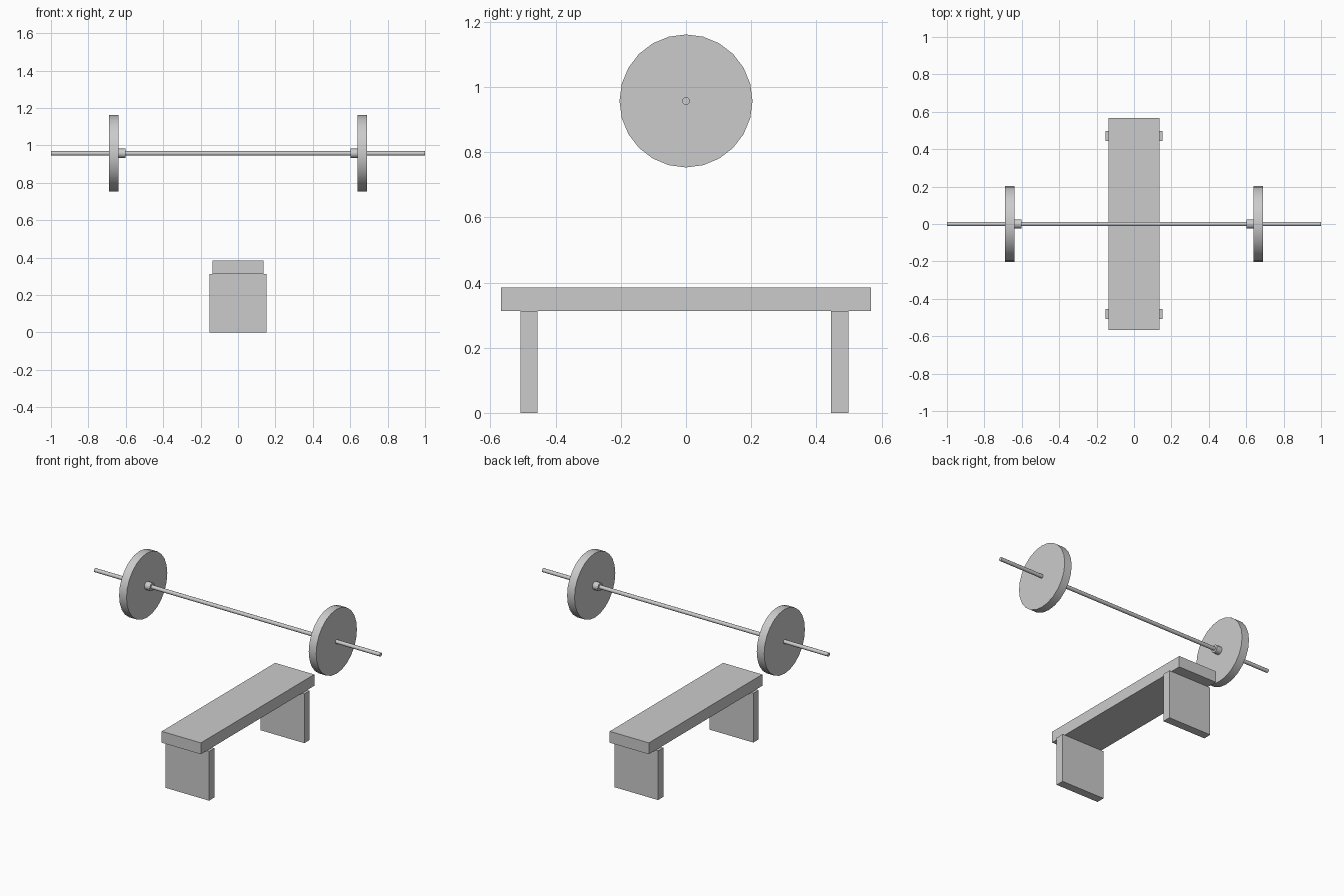
import bpy
import math

old = bpy.data.objects.get("Cube")
if old:
    bpy.data.objects.remove(old, do_unlink=True)

# Single flat grey for every part
grey = bpy.data.materials.new("light_grey")
grey.use_nodes = True
colour = (0.6, 0.6, 0.6, 1)
grey.diffuse_color = colour
grey.node_tree.nodes["Principled BSDF"].inputs["Base Color"].default_value = colour

BAR_Z = 0.957


def finish(name):
    obj = bpy.context.object
    obj.name = name
    obj.data.materials.append(grey)
    return obj


def box(name, x, y, z):
    """Box from (min, max) ranges on each axis."""
    ranges = (x, y, z)
    bpy.ops.mesh.primitive_cube_add(size=1, location=[(a + b) / 2 for a, b in ranges])
    bpy.context.object.scale = [b - a for a, b in ranges]
    bpy.ops.object.transform_apply(location=False, rotation=False, scale=True)
    return finish(name)


def rod(name, x0, x1, radius, sides):
    """Cylinder along x at the height of the bar."""
    bpy.ops.mesh.primitive_cylinder_add(
        vertices=sides, radius=radius, depth=abs(x1 - x0),
        location=((x0 + x1) / 2, 0, BAR_Z), rotation=(0, math.pi / 2, 0))
    bpy.ops.object.transform_apply(location=False, rotation=True, scale=False)
    bpy.ops.object.shade_smooth_by_angle(angle=math.radians(50))
    return finish(name)


# Bench
box("bench_seat", (-0.137, 0.137), (-0.567, 0.567), (0.312, 0.384))
box("front_leg", (-0.153, 0.153), (-0.508, -0.455), (0, 0.312))
box("back_leg", (-0.153, 0.153), (0.445, 0.498), (0, 0.312))

# Barbell
rod("bar", -1, 1, 0.012, 12)
for side, s in (("left", 1), ("right", -1)):
    rod(side + "_weight_plate", s * 0.638, s * 0.69, 0.204, 24)
    rod(side + "_collar", s * 0.601, s * 0.638, 0.025, 12)
